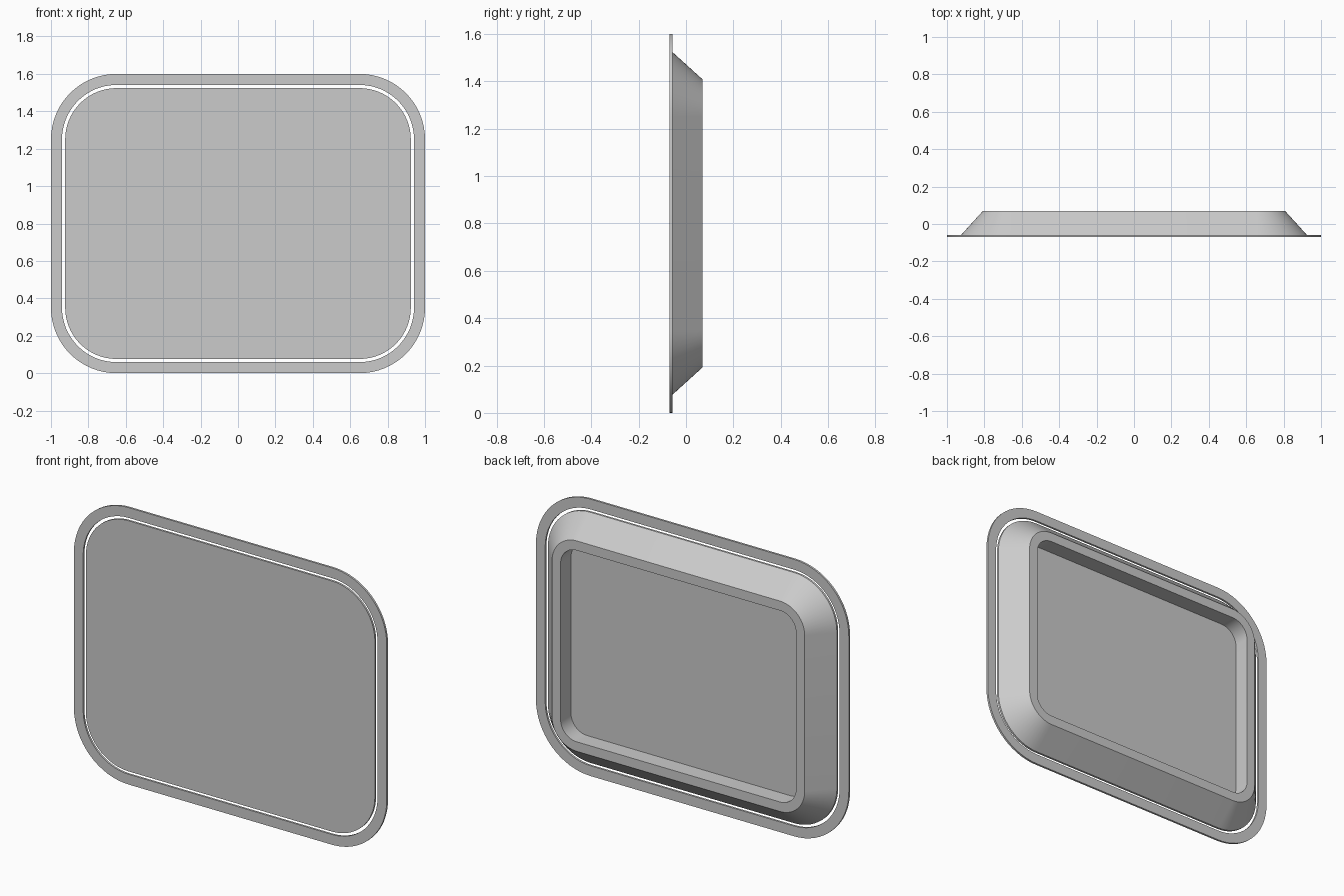
import bpy
import bmesh
import math

cube = bpy.data.objects.get("Cube")
if cube:
    bpy.data.objects.remove(cube, do_unlink=True)

# Half spacing of the corner arc centres, shared by every outline
ARC_X, ARC_Z, MID_Z = 0.65, 0.45, 0.8
SEGMENTS = 16

grey = bpy.data.materials.new("grey")
grey.use_nodes = True
grey.diffuse_color = (0.6, 0.6, 0.6, 1)
grey.node_tree.nodes["Principled BSDF"].inputs["Base Color"].default_value = (0.6, 0.6, 0.6, 1)


def outline(bm, radius, y):
    """Rounded rectangle loop in the xz plane."""
    verts = []
    for corner, (sx, sz) in enumerate([(1, 1), (-1, 1), (-1, -1), (1, -1)]):
        for i in range(SEGMENTS + 1):
            a = math.pi / 2 * (corner + i / SEGMENTS)
            verts.append(bm.verts.new((sx * ARC_X + radius * math.cos(a), y,
                                       MID_Z + sz * ARC_Z + radius * math.sin(a))))
    return verts


def build(name, profile, closed):
    """Join outlines of (radius, y); cap both ends or close into a ring."""
    bm = bmesh.new()
    loops = [outline(bm, r, y) for r, y in profile]
    pairs = list(zip(loops, loops[1:]))
    if closed:
        pairs.append((loops[-1], loops[0]))
    else:
        bm.faces.new(loops[0])
        bm.faces.new(loops[-1])
    for a, b in pairs:
        n = len(a)
        for i in range(n):
            j = (i + 1) % n
            bm.faces.new((a[i], a[j], b[j], b[i]))
    bmesh.ops.recalc_face_normals(bm, faces=bm.faces)
    mesh = bpy.data.meshes.new(name)
    bm.to_mesh(mesh)
    bm.free()
    mesh.materials.append(grey)
    obj = bpy.data.objects.new(name, mesh)
    bpy.context.collection.objects.link(obj)
    bpy.ops.object.select_all(action='DESELECT')
    obj.select_set(True)
    bpy.context.view_layer.objects.active = obj
    bpy.ops.object.shade_smooth_by_angle(angle=math.radians(30))
    return obj


# Thin flat frame around the front
build("front_frame", [(0.35, -0.07), (0.35, -0.058), (0.291, -0.058), (0.291, -0.07)], True)

# Panel with bevelled sides, back rim and recessed back
build("panel_body", [(0.274, -0.07), (0.274, -0.058), (0.158, 0.07),
                     (0.103, 0.07), (0.103, -0.025)], False)
